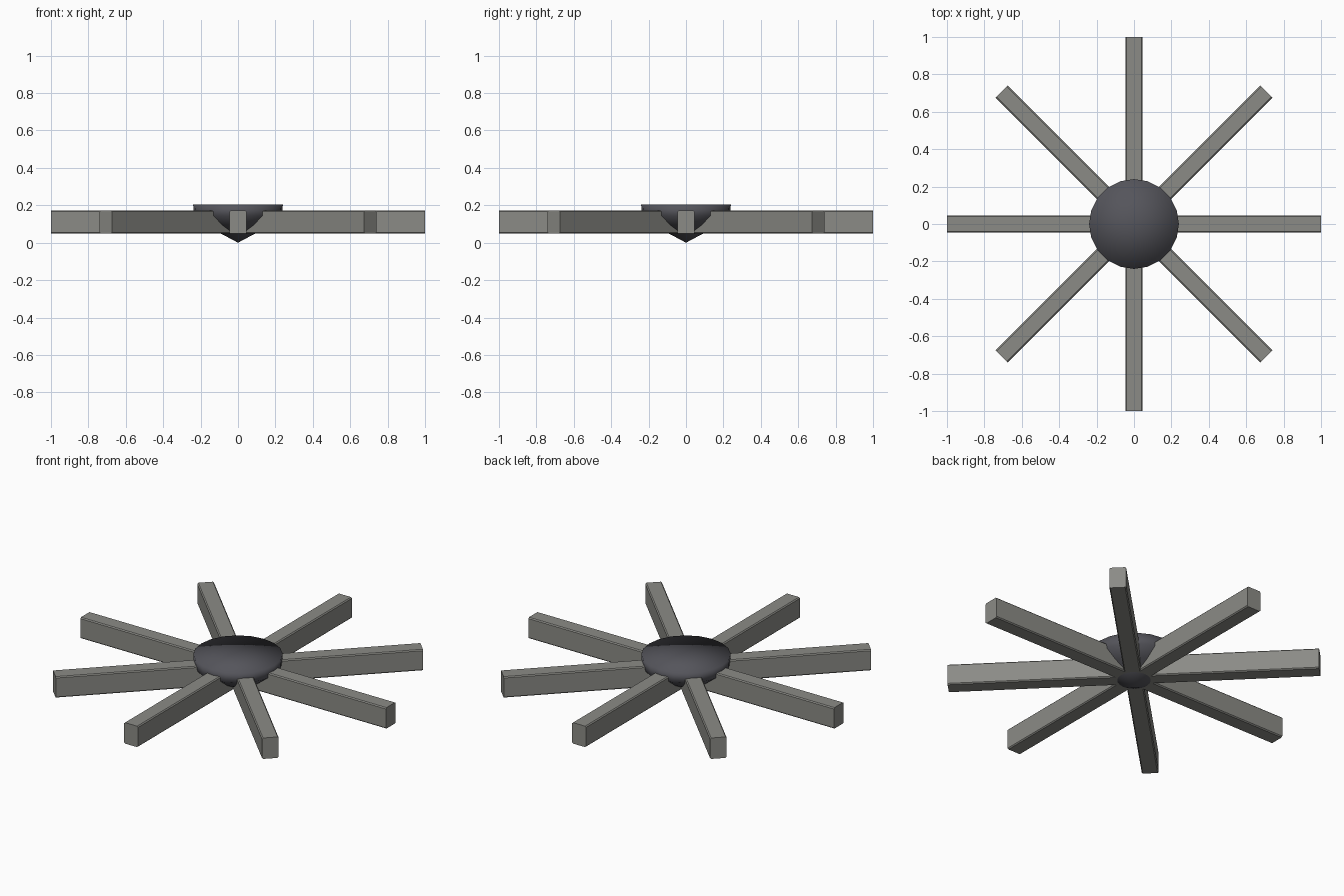
import bpy, bmesh, math
from mathutils import Matrix

if "Cube" in bpy.data.objects:
    bpy.data.objects.remove(bpy.data.objects["Cube"])


def material(name, color):
    m = bpy.data.materials.new(name)
    m.diffuse_color = (*color, 1)
    m.use_nodes = True
    m.node_tree.nodes["Principled BSDF"].inputs["Base Color"].default_value = m.diffuse_color
    return m


def finish(name, bm, mat):
    bmesh.ops.recalc_face_normals(bm, faces=bm.faces)
    me = bpy.data.meshes.new(name)
    bm.to_mesh(me)
    bm.free()
    me.materials.append(mat)
    ob = bpy.data.objects.new(name, me)
    bpy.context.collection.objects.link(ob)
    return ob


bar_grey = material("bar_grey", (0.26, 0.26, 0.24))
hub_dark = material("hub_dark", (0.09, 0.09, 0.105))

# Crossing bars: each one makes two opposite spokes, long edges lightly eased
LENGTH, WIDTH, BOTTOM, TOP = 2.0, 0.091, 0.048, 0.172
for i in range(4):
    bm = bmesh.new()
    bmesh.ops.create_cube(bm, size=1, matrix=Matrix.Diagonal((LENGTH, WIDTH, TOP - BOTTOM, 1)))
    long_edges = [e for e in bm.edges if abs(e.verts[0].co.x - e.verts[1].co.x) > 1]
    bmesh.ops.bevel(bm, geom=long_edges, offset=0.006, segments=1, affect='EDGES')
    bar = finish(f"spoke_bar_{i + 1}", bm, bar_grey)
    bar.location.z = (TOP + BOTTOM) / 2
    bar.rotation_euler.z = i * math.pi / 4

# Hub: faceted bowl with a flat top, smooth shaded across the rim
SIDES = 20
profile = [(0.09, 0.048), (0.17, 0.093), (0.235, 0.143), (0.24, 0.205)]
bm = bmesh.new()
rings = [[bm.verts.new((r * math.cos(2 * math.pi * k / SIDES),
                        r * math.sin(2 * math.pi * k / SIDES), z))
          for k in range(SIDES)] for r, z in profile]
tip = bm.verts.new((0, 0, 0))
cap = bm.verts.new((0, 0, 0.205))
for k in range(SIDES):
    n = (k + 1) % SIDES
    bm.faces.new((tip, rings[0][n], rings[0][k]))
    bm.faces.new((cap, rings[-1][k], rings[-1][n]))
    for lo, hi in zip(rings, rings[1:]):
        bm.faces.new((lo[k], lo[n], hi[n], hi[k]))
for f in bm.faces:
    f.smooth = True
finish("hub_bowl", bm, hub_dark)
